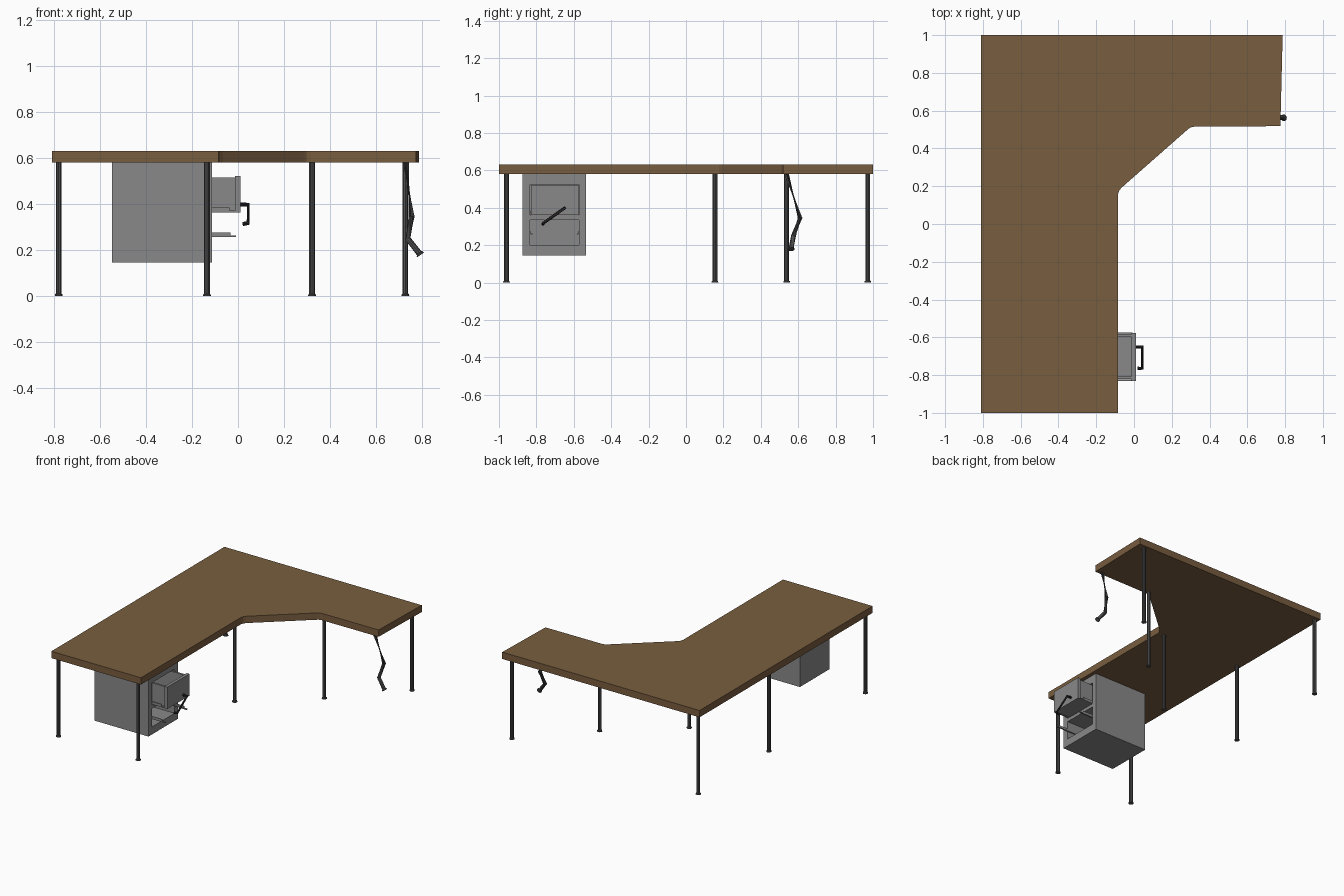
import bpy, bmesh
from mathutils import Vector

if "Cube" in bpy.data.objects:
    bpy.data.objects.remove(bpy.data.objects["Cube"])


def material(name, color):
    m = bpy.data.materials.new(name)
    m.diffuse_color = (*color, 1)
    m.use_nodes = True
    m.node_tree.nodes["Principled BSDF"].inputs["Base Color"].default_value = m.diffuse_color
    return m


WOOD = material("wood", (0.19, 0.11, 0.05))
DARK = material("dark_metal", (0.08, 0.08, 0.08))
BLACK = material("black_metal", (0.02, 0.02, 0.02))
GREY = material("grey_metal", (0.25, 0.25, 0.25))


def make(name, bm, mat):
    bmesh.ops.recalc_face_normals(bm, faces=bm.faces)
    me = bpy.data.meshes.new(name)
    bm.to_mesh(me)
    bm.free()
    ob = bpy.data.objects.new(name, me)
    bpy.context.collection.objects.link(ob)
    me.materials.append(mat)
    return ob


def box(name, lo, hi, mat=GREY):
    bm = bmesh.new()
    bmesh.ops.create_cube(bm, size=1)
    lo, hi = Vector(lo), Vector(hi)
    for v in bm.verts:
        v.co = (lo + hi) / 2 + v.co * (hi - lo)
    return make(name, bm, mat)


def carve(ob, *holes):
    bpy.context.view_layer.objects.active = ob
    for lo, hi in holes:
        cutter = box("cutter", lo, hi)
        cutter.hide_render = True
        mod = ob.modifiers.new("cut", "BOOLEAN")
        mod.operation, mod.solver, mod.object = "DIFFERENCE", "EXACT", cutter
        bpy.ops.object.modifier_apply(modifier=mod.name)
        bpy.data.objects.remove(cutter)


def tube(name, points, radii, mat, sides=8):
    """Sweep a round section along a path, mitred at the bends."""
    pts = [Vector(p) for p in points]
    bm, rings = bmesh.new(), []
    for i, p in enumerate(pts):
        d = ((p - pts[i - 1]).normalized() if i else Vector()) + \
            ((pts[i + 1] - p).normalized() if i < len(pts) - 1 else Vector())
        q = d.to_track_quat("Z", "Y")
        c = bmesh.ops.create_circle(bm, segments=sides, radius=radii[i])["verts"]
        for v in c:
            v.co = p + q @ v.co
        rings.append(c)
    for a, b in zip(rings, rings[1:]):
        for k in range(sides):
            j = (k + 1) % sides
            bm.faces.new((a[k], a[j], b[j], b[k]))
    bm.faces.new(rings[0])
    bm.faces.new(rings[-1])
    return make(name, bm, mat)


# Corner desk top
outline = [(-0.81, -1), (-0.085, -1), (-0.085, 0.155), (-0.079, 0.176), (-0.065, 0.193),
           (0.285, 0.501), (0.298, 0.511), (0.318, 0.515), (0.775, 0.518), (0.787, 1), (-0.81, 1)]
bm = bmesh.new()
face = bm.faces.new([bm.verts.new((x, y, 0.58)) for x, y in outline])
ext = bmesh.ops.extrude_face_region(bm, geom=[face], use_keep_orig=True)["geom"]
for v in ext:
    if isinstance(v, bmesh.types.BMVert):
        v.co.z = 0.63
make("desk_top", bm, WOOD)

# Straight legs with flared feet
R = 0.013
for i, (x, y) in enumerate([(-0.78, -0.96), (-0.135, -0.96), (-0.78, 0.155), (-0.135, 0.155),
                            (0.322, 0.538), (-0.78, 0.972), (0.728, 0.972)]):
    tube(f"leg_{i + 1}", [(x, y, z) for z in (0.58, 0.01, 0.007, 0)],
         [R, R, 0.017, 0.018], DARK, 10)

# Bent broken leg
tube("bent_leg", [(0.73, 0.538, 0.58), (0.755, 0.61, 0.345), (0.738, 0.575, 0.25),
                  (0.788, 0.562, 0.186), (0.79, 0.562, 0.184), (0.794, 0.562, 0.178)],
     [R, R, R, R, 0.017, 0.018], DARK, 10)

# Cabinet with two drawer openings
cab = box("cabinet", (-0.547, -0.875, 0.145), (-0.112, -0.535, 0.58))
Y0, Y1 = -0.833, -0.573
carve(cab, ((-0.52, Y0, 0.36), (0, Y1, 0.523)), ((-0.52, Y0, 0.2), (0, Y1, 0.335)))

# Upper drawer, pulled part way out
drawer = box("upper_drawer", (-0.39, Y0 + 0.012, 0.366), (0.0, Y1 - 0.012, 0.515))
carve(drawer, ((-0.376, Y0 + 0.026, 0.38), (-0.014, Y1 - 0.026, 0.6)))
box("upper_drawer_front", (-0.012, Y0 + 0.003, 0.362), (0.01, Y1 - 0.003, 0.522))

# Drawer slide rails; the lower drawer is missing
for side, y, s in (("left", Y0, 1), ("right", Y1, -1)):
    for level, z, end in (("upper", 0.364, -0.013), ("lower", 0.256, -0.008)):
        ya, yb = sorted((y + s * 0.001, y + s * 0.011))
        box(f"{level}_{side}_rail", (-0.5, ya, z), (end, yb, z + 0.007))
        ya, yb = sorted((y + s * 0.001, y + s * 0.005))
        box(f"{level}_{side}_rail_web", (-0.5, ya, z), (end - 0.025, yb, z + 0.02))

# Loose hanging handle
tube("handle", [(0.008, -0.651, 0.397), (0.044, -0.651, 0.397),
                (0.044, -0.764, 0.317), (0.02, -0.764, 0.313)], [0.009] * 4, BLACK)
